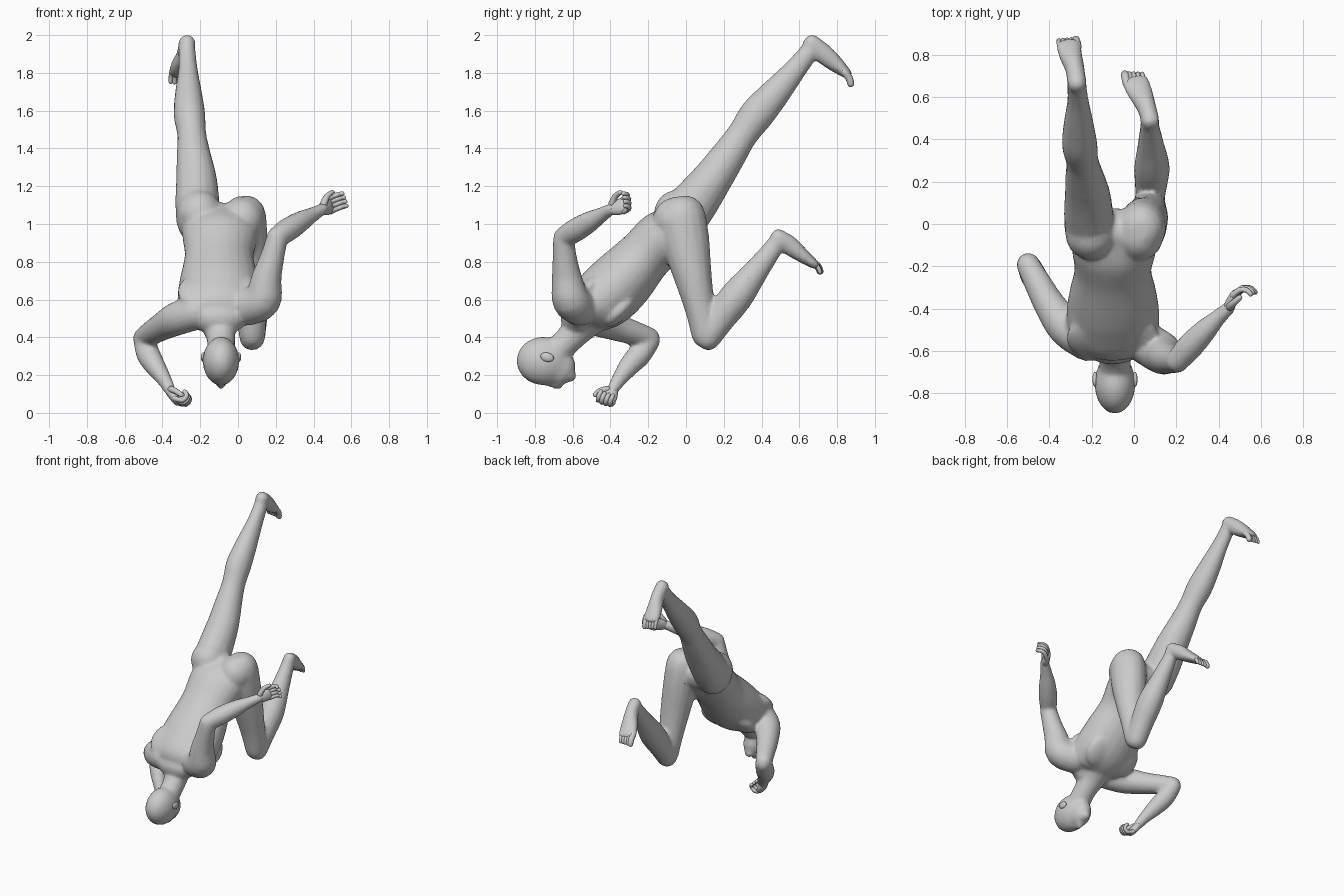
import bpy, bmesh, math
from mathutils import Vector as V, Matrix


def finish(name, bm):
    bmesh.ops.recalc_face_normals(bm, faces=bm.faces)
    me = bpy.data.meshes.new(name)
    bm.to_mesh(me)
    bm.free()
    for p in me.polygons:
        p.use_smooth = True
    ob = bpy.data.objects.new(name, me)
    bpy.context.collection.objects.link(ob)
    return ob


def spline(p, steps):
    # Catmull-Rom through position + two radii
    out = []
    for i in range(len(p) - 1):
        a, b, c, d = p[max(i - 1, 0)], p[i], p[i + 1], p[min(i + 2, len(p) - 1)]
        for s in range(steps):
            t = s / steps
            out.append([.5 * (2 * q + (r - o) * t + (2 * o - 5 * q + 4 * r - u) * t * t
                              + (3 * q - o - 3 * r + u) * t ** 3)
                        for o, q, r, u in zip(a, b, c, d)])
    return out + [list(p[-1])]


def tube(bm, pts, side=(1, 0, 0), n=16, steps=4):
    # elliptical loft with rounded ends; points are x, y, z, half width, half depth
    pts = [tuple(p) if len(p) == 5 else tuple(p) + (p[3],) for p in pts]
    c = spline(pts, steps)
    pos = [V(q[:3]) for q in c]
    rows = []
    for i, q in enumerate(c):
        t = (pos[min(i + 1, len(c) - 1)] - pos[max(i - 1, 0)]).normalized()
        rows.append((pos[i], t, q[3], q[4]))

    def dome(row, sgn):
        o, t, a, b = row
        return [(o + t * sgn * min(a, b) * h, t, a * k, b * k)
                for h, k in ((.45, .89), (.75, .66), (.92, .35))]
    rows = dome(rows[0], -1)[::-1] + rows + dome(rows[-1], 1)
    rings = []
    for o, t, a, b in rows:
        s = V(side)
        s = (s - t * s.dot(t)).normalized()
        w = t.cross(s)
        rings.append([bm.verts.new(o + s * a * math.cos(2 * math.pi * k / n)
                                   + w * b * math.sin(2 * math.pi * k / n)) for k in range(n)])
    for r0, r1 in zip(rings, rings[1:]):
        for k in range(n):
            bm.faces.new((r0[k], r0[(k + 1) % n], r1[(k + 1) % n], r1[k]))
    bm.faces.new(rings[0])
    bm.faces.new(rings[-1])


def ball(bm, c, r, tilt=0):
    m = Matrix.Translation(c) @ Matrix.Rotation(tilt, 4, 'X') @ Matrix.Diagonal((*r, 1))
    bmesh.ops.create_uvsphere(bm, u_segments=20, v_segments=14, radius=1, matrix=m)


body = bmesh.new()

# torso and neck
tube(body, [(-.10, -.57, .505, .15, .095), (-.10, -.53, .55, .205, .14), (-.10, -.43, .615, .22, .17),
            (-.10, -.33, .71, .207, .168), (-.10, -.22, .83, .182, .147), (-.095, -.12, .93, .20, .147),
            (-.09, -.04, 1.0, .20, .115)], n=24)
tube(body, [(-.10, -.50, .53, .12), (-.10, -.56, .46, .092), (-.09, -.615, .395, .076), (-.09, -.68, .33, .075)])
# chest, shoulder blade and seat muscles
for s in (-1, 1):
    ball(body, (-.10 + s * .095, -.35, .545), (.11, .12, .05), math.radians(45))
    ball(body, (-.10 + s * .12, -.54, .64), (.10, .12, .045), math.radians(45))
ball(body, (-.205, -.045, 1.055), (.12, .125, .125))
ball(body, (.025, -.05, 1.02), (.115, .125, .122))
# head: skull, brow, jaw, chin, nose
ball(body, (-.09, -.755, .275), (.097, .143, .128))
ball(body, (-.09, -.745, .235), (.08, .105, .09))
ball(body, (-.09, -.675, .24), (.07, .09, .097), math.radians(-20))
ball(body, (-.09, -.61, .195), (.034, .030, .030))
tube(body, [(-.09, -.73, .155, .014), (-.09, -.685, .14, .018), (-.09, -.672, .144, .02)], n=8)

# raised leg
tube(body, [(-.21, -.03, 1.02, .118, .135), (-.215, .05, 1.12, .117, .125), (-.22, .14, 1.24, .108, .107),
            (-.235, .23, 1.37, .09, .092), (-.245, .30, 1.475, .077, .082), (-.257, .375, 1.58, .084, .092),
            (-.262, .47, 1.69, .072, .08), (-.265, .58, 1.82, .051, .06), (-.27, .655, 1.915, .046, .051)])
tube(body, [(-.27, .665, 1.955, .046, .049), (-.28, .735, 1.895, .046, .053), (-.30, .80, 1.84, .056, .042),
            (-.31, .85, 1.797, .06, .027)])
# bent leg
tube(body, [(.035, -.02, 1.04, .115, .125), (.045, 0, .90, .113, .126), (.06, .035, .73, .102, .102),
            (.07, .075, .55, .084, .08), (.075, .105, .415, .071, .076)])
tube(body, [(.075, .115, .40, .069, .071), (.08, .18, .50, .076, .081), (.085, .27, .62, .084, .088),
            (.08, .37, .75, .064, .067), (.075, .46, .87, .046, .051), (.075, .485, .91, .045, .048)])
tube(body, [(.077, .49, .93, .044, .044), (.06, .55, .885, .046, .051), (.03, .62, .83, .06, .038),
            (.005, .675, .79, .066, .026)])

# raised arm
tube(body, [(.05, -.56, .56, .10), (.13, -.61, .60, .10), (.15, -.63, .71, .081),
            (.18, -.642, .82, .065), (.205, -.648, .915, .057)])
tube(body, [(.205, -.648, .93, .055), (.26, -.585, .967, .063), (.33, -.51, 1.012, .056),
            (.39, -.45, 1.047, .041), (.45, -.395, 1.08, .031)], side=(0, 0, 1))
# lowered arm
tube(body, [(-.22, -.56, .53, .09), (-.32, -.49, .50, .09), (-.40, -.38, .458, .075),
            (-.455, -.28, .425, .065), (-.50, -.195, .398, .056)], side=(0, 0, 1))
tube(body, [(-.50, -.19, .385, .055), (-.475, -.245, .31, .063), (-.44, -.30, .25, .056),
            (-.39, -.355, .175, .040), (-.36, -.39, .12, .031)])

# fuse into one skin
ob = finish("body", body)
m = ob.modifiers.new("fuse", 'REMESH')
m.mode = 'VOXEL'
m.voxel_size = .012
m.use_smooth_shade = True
m = ob.modifiers.new("soften", 'SMOOTH')
m.factor = .5
m.iterations = 5
m = ob.modifiers.new("simplify", 'DECIMATE')
m.ratio = .3


# hands: palm, curled fingers, thumb
def hand(name, wrist, d, p, mirror, curl):
    bm = bmesh.new()
    w, d, p = V(wrist), V(d).normalized(), V(p)
    p = (p - d * p.dot(d)).normalized()
    t = d.cross(p) * mirror
    pt = lambda a, b, c: w + d * a + p * b + t * c
    tube(bm, [(*pt(0, 0, 0), .028, .026), (*pt(.04, 0, 0), .042, .026), (*pt(.08, 0, 0), .046, .022)],
         side=t, n=12)
    for i in range(4):
        q = pt(.085 - abs(i - 1.3) * .004, 0, .034 - i * .023)
        path = [(*q, .0145)]
        for j, l in enumerate((.045, .034, .025)):
            a = curl * (j + .6)
            q = q + (d * math.cos(a) + p * math.sin(a)) * l
            path.append((*q, .014 - j * .001))
        tube(bm, path, side=t, n=8, steps=2)
    tube(bm, [(*pt(.02, .01, .025), .02), (*pt(.055, .025, .055), .016), (*pt(.095, .04, .06), .013)],
         side=p, n=8, steps=2)
    finish(name, bm)


hand("raised_hand", (.445, -.40, 1.075), (.42, .82, .28), (.5, -.5, .1), -1, math.radians(40))
hand("lowered_hand", (-.365, -.385, .125), (.5, -.42, -.76), (.75, -.1, .3), 1, math.radians(68))


# toes, widest on the inner side
def toes(name, big, little, d):
    bm = bmesh.new()
    a, b, d = V(big), V(little), V(d).normalized()
    for i in range(5):
        o = a.lerp(b, i / 4)
        r = .02 if i == 0 else .015 - i * .0007
        drop = V((0, 0, -.02))
        tube(bm, [(*(o - d * .02), r), (*(o + d * .02), r), (*(o + d * .036 + drop), r * .9)], n=8, steps=2)
    finish(name, bm)


toes("raised_toes", (-.27, .85, 1.79), (-.352, .845, 1.80), (-.1, .5, -.6))
toes("bent_toes", (-.037, .68, .788), (.045, .68, .785), (-.15, .7, -.45))

# ears
for s, nm in ((-1, "right_ear"), (1, "left_ear")):
    bm = bmesh.new()
    ball(bm, (-.09 + s * .095, -.735, .295), (.012, .036, .024), math.radians(-15))
    finish(nm, bm)
